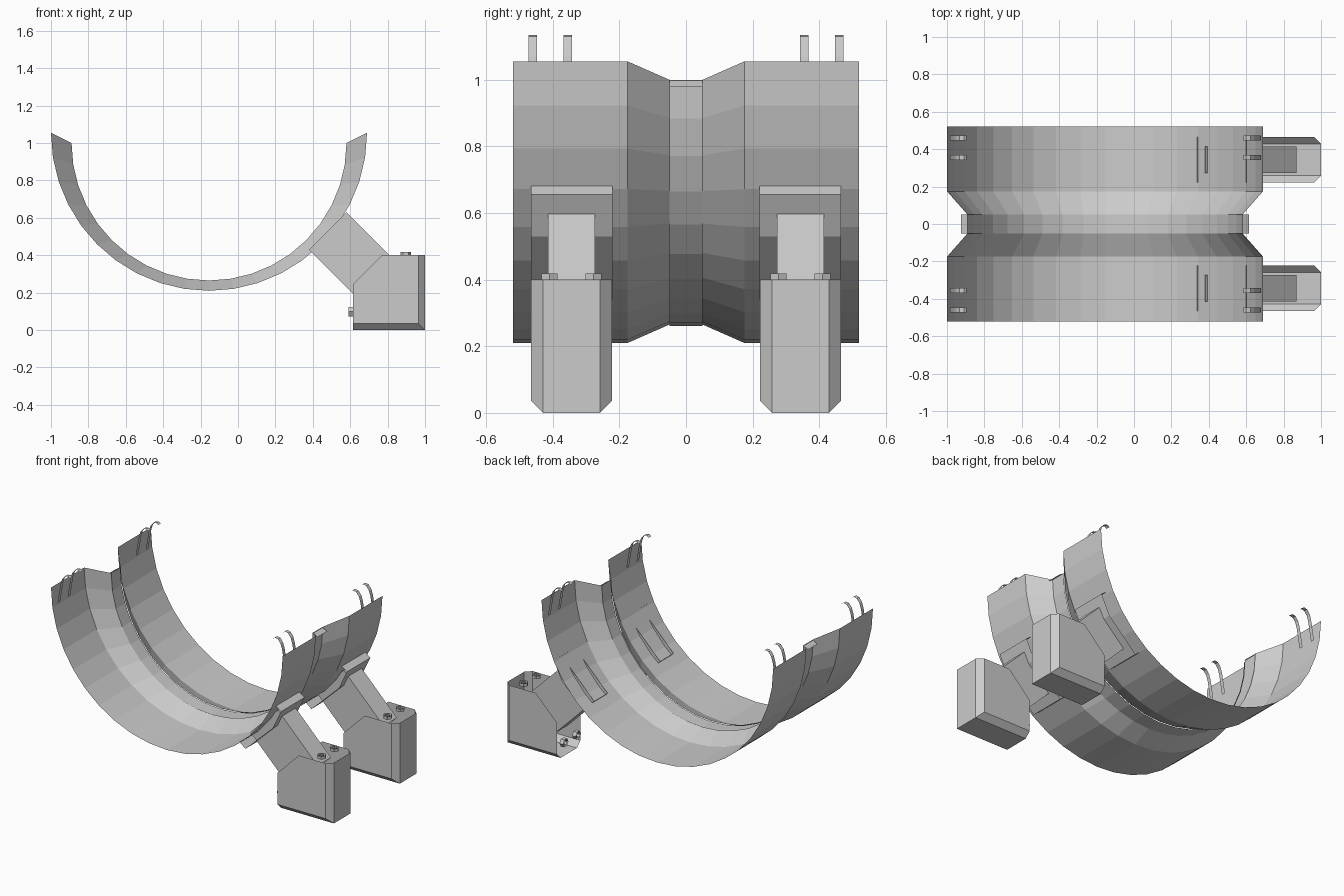
import bpy
import math

if "Cube" in bpy.data.objects:
    bpy.data.objects.remove(bpy.data.objects["Cube"])

grey = bpy.data.materials.new("light_grey")
grey.diffuse_color = (0.6, 0.6, 0.6, 1)
grey.use_nodes = True
grey.node_tree.nodes["Principled BSDF"].inputs["Base Color"].default_value = grey.diffuse_color

CX = -0.155   # trough axis in x
SEG = 20      # facets over the half circle


def make(name, verts, faces):
    me = bpy.data.meshes.new(name)
    me.from_pydata(verts, [], faces)
    me.materials.append(grey)
    me.update()
    ob = bpy.data.objects.new(name, me)
    bpy.context.collection.objects.link(ob)
    return ob


def grid(name, rows):
    """Sheet joining rows that all hold the same number of points."""
    n = len(rows[0])
    verts = [p for r in rows for p in r]
    faces = [(i * n + j, i * n + j + 1, (i + 1) * n + j + 1, (i + 1) * n + j)
             for i in range(len(rows) - 1) for j in range(n - 1)]
    return make(name, verts, faces)


def strip(name, profile, y0, y1):
    """Thin sheet: an x,z profile drawn out along y."""
    return grid(name, [[(x, y, z) for x, z in profile] for y in (y0, y1)])


def half_ring(r, cz, y):
    return [(CX - r * math.cos(math.pi * i / SEG), y, cz - r * math.sin(math.pi * i / SEG))
            for i in range(SEG + 1)]


def tube(name, centre, r, length, axis):
    """Open hexagonal tube along x or z."""
    rows = []
    for t in (0, length):
        row = []
        for i in range(7):
            a = math.pi * i / 3
            u, v = r * math.cos(a), r * math.sin(a)
            d = (u, v, t) if axis == "z" else (t, u, v)
            row.append(tuple(c + e for c, e in zip(centre, d)))
        rows.append(row)
    return grid(name, rows)


# Central groove band, with a small folded lip at each end
r_band = 0.739
grid("groove_band", [half_ring(r_band, 1.0, y) for y in (-0.05, 0.05)])
for side, s in (("left", -1), ("right", 1)):
    strip("groove_lip_" + side,
          [(CX + s * (r_band - 0.004), 1.0), (CX + s * (r_band + 0.03), 0.98)], -0.05, 0.05)

for end, m in (("front", -1), ("back", 1)):
    # Half cylinder shell tapering in to the groove
    grid("trough_" + end, [half_ring(0.845, 1.055, m * 0.52),
                           half_ring(0.845, 1.055, m * 0.175),
                           half_ring(0.735, 1.0, m * 0.05)])

    # Curled hooks on both rims
    hook = [(0.83, 0.94), (0.815, 1.03), (0.808, 1.07), (0.797, 1.105),
            (0.777, 1.13), (0.755, 1.135), (0.74, 1.125)]
    for s in (-1, 1):
        for y in (0.355, 0.46):
            strip("hook_" + end, [(CX + s * d, z) for d, z in hook],
                  m * y - 0.013, m * y + 0.013)

    # Folded saddle plate whose ends poke through the trough
    yc = m * 0.3435
    strip("saddle_plate_" + end,
          [(0.60, 0.682), (0.64, 0.655), (0.58, 0.53), (0.38, 0.34), (0.337, 0.375)],
          yc - 0.1225, yc + 0.1225)

    # Slanted square arm, open at both ends
    h = 0.07
    loop = [(-1, 1), (1, 1), (1, -1), (-1, -1), (-1, 1)]
    rows = []
    for cx, cz in ((0.48, 0.53), (0.77, 0.24)):
        rows.append([(cx + 0.1 * a, yc + h * b, cz + 0.1 * a) for a, b in loop])
    grid("arm_" + end, rows)

    # Foot: chamfered channel turning the bottom corner, open to the arm
    w, c = 0.1215, 0.036
    sides = [(c, -w), (0, -w + c), (0, w - c), (c, w)]   # inset, y
    grid("foot_channel_" + end, [
        [(0.615, yc + y, o) for o, y in sides],
        [(1 - o, yc + y, o) for o, y in sides],
        [(1 - o, yc + y, 0.4) for o, y in sides]])
    side = [(0.615, c), (1 - c, c), (1 - c, 0.4), (0.77, 0.4), (0.615, 0.245)]
    for s in (-1, 1):
        make("foot_side_" + end, [(x, yc + s * w, z) for x, z in side], [range(5)])

    # Bolts: open hexagonal collars with a smaller core
    for s in (-1, 1):
        y = yc + s * 0.066
        for part, r in (("bolt", 0.028), ("bolt_core", 0.016)):
            tube(part + "_top_" + end, (0.897, y, 0.398), r, 0.02, "z")
            tube(part + "_side_" + end, (0.59, y, 0.098), r, 0.027, "x")
